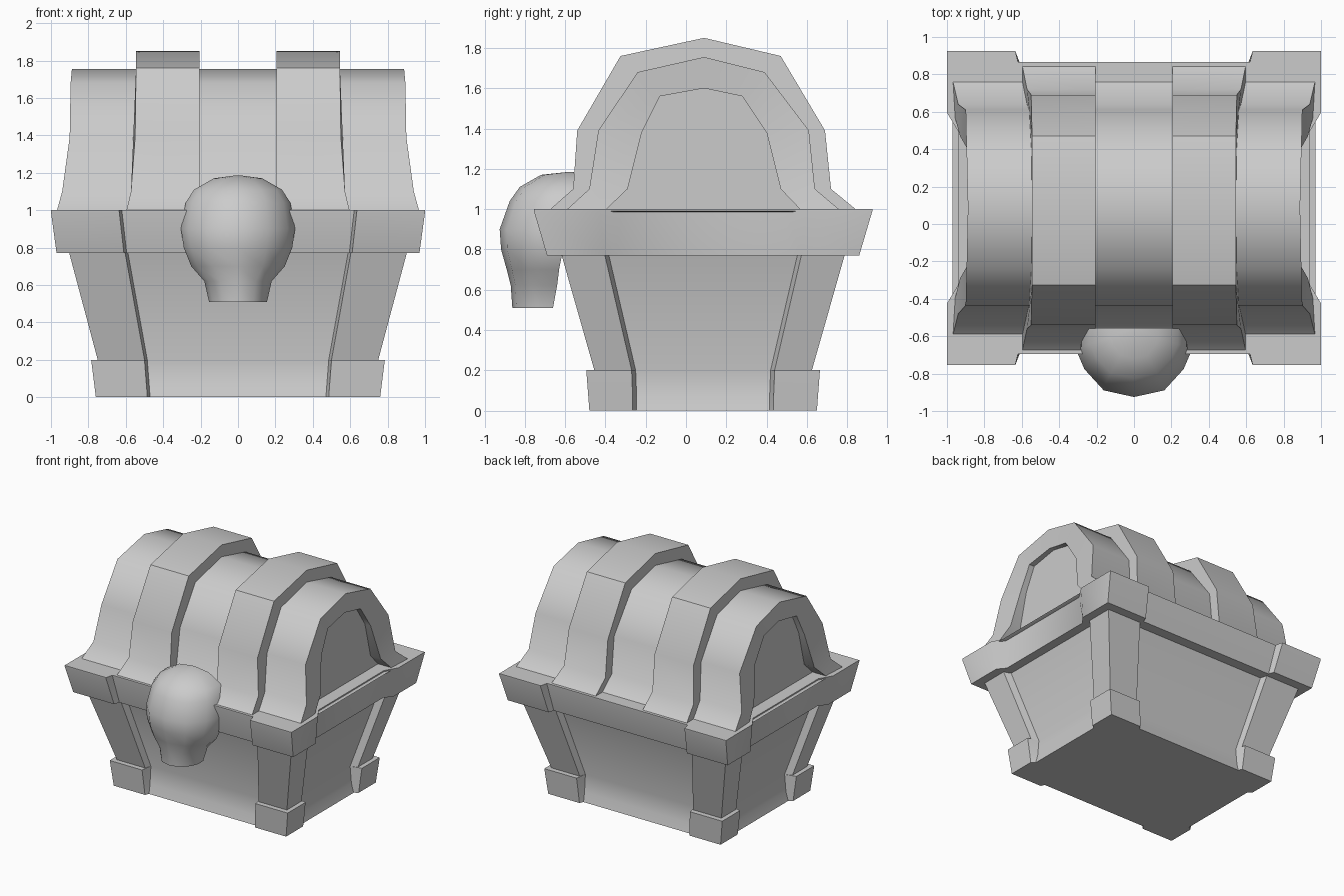
import bpy, bmesh, math

if "Cube" in bpy.data.objects:
    bpy.data.objects.remove(bpy.data.objects["Cube"])


def loft(name, rings, angle=45):
    """Skin a list of equal-length closed rings and cap both ends."""
    bm = bmesh.new()
    vr = [[bm.verts.new(p) for p in r] for r in rings]
    n = len(rings[0])
    for a, b in zip(vr, vr[1:]):
        for i in range(n):
            j = (i + 1) % n
            bm.faces.new((a[i], a[j], b[j], b[i]))
    bm.faces.new(vr[0])
    bm.faces.new(vr[-1])
    bmesh.ops.remove_doubles(bm, verts=bm.verts, dist=0.0005)
    bmesh.ops.recalc_face_normals(bm, faces=bm.faces)
    me = bpy.data.meshes.new(name)
    bm.to_mesh(me)
    bm.free()
    ob = bpy.data.objects.new(name, me)
    bpy.context.collection.objects.link(ob)
    bpy.ops.object.select_all(action='DESELECT')
    ob.select_set(True)
    bpy.context.view_layer.objects.active = ob
    bpy.ops.object.shade_smooth_by_angle(angle=math.radians(angle))
    return ob


def corner_ring(z, hx, hy, ix, iy, px, py, side_slope=0.02, cy=0.085):
    """Rectangle whose corners (hx, hy) stand proud of the walls (px, py)."""
    q = [(ix - 0.015, py), (ix, hy), (hx, hy), (hx, iy), (px, iy - side_slope)]
    out = []
    for sx, sy in ((1, 1), (1, -1), (-1, -1), (-1, 1)):
        pts = [(sx * x, cy + sy * y, z) for x, y in q]
        out += pts if sx * sy > 0 else pts[::-1]
    return out


# Tapered body with foot blocks and corner posts
loft("chest_body", [
    corner_ring(0.00, 0.76, 0.565, 0.485, 0.35, 0.73, 0.535),
    corner_ring(0.07, 0.769, 0.570, 0.49, 0.35, 0.71, 0.515),
    corner_ring(0.20, 0.785, 0.580, 0.50, 0.355, 0.695, 0.49),
    corner_ring(0.20, 0.75, 0.54, 0.50, 0.355, 0.695, 0.49),
    corner_ring(0.78, 0.905, 0.705, 0.605, 0.49, 0.85, 0.65),
], 50)

# Flared rim with raised corner blocks
loft("chest_rim", [
    corner_ring(0.77, 0.97, 0.775, 0.61, 0.49, 0.92, 0.73, 0.06),
    corner_ring(0.99, 1.00, 0.84, 0.635, 0.51, 0.94, 0.78, 0.10),
    corner_ring(1.00, 1.00, 0.84, 0.635, 0.51, 0.94, 0.78, 0.10),
])

# Arched lid profiles, (y, z) from front to back
LID = [(-0.60, 0.99), (-0.48, 1.10), (-0.435, 1.39), (-0.24, 1.68), (0.09, 1.755),
       (0.39, 1.68), (0.61, 1.39), (0.64, 1.10), (0.77, 0.99)]
INNER = [(-0.41, 0.985), (-0.29, 1.10), (-0.22, 1.38), (-0.13, 1.56), (0.09, 1.60),
         (0.28, 1.56), (0.40, 1.38), (0.47, 1.10), (0.58, 0.985)]
BAND = [(-0.69, 0.985), (-0.56, 1.10), (-0.54, 1.39), (-0.325, 1.76), (0.09, 1.85),
        (0.47, 1.76), (0.69, 1.39), (0.72, 1.10), (0.86, 0.985)]
END_X = [0.97, 0.94, 0.90, 0.895, 0.888, 0.895, 0.90, 0.94, 0.97]


def arch(profile, xs):
    return [(x, y, z) for x, (y, z) in zip(xs, profile)]


# Lid: outer skin, framed arch ends, recessed end panels
deep = [0.84] * 9
half = [arch(LID, END_X), arch(INNER, [x - 0.01 for x in END_X]), arch(INNER, deep)]
mirrored = [[(-x, y, z) for x, y, z in r] for r in half]
loft("lid", mirrored[::-1] + half)

# Two raised straps over the lid
for side, s in (("left", -1), ("right", 1)):
    outer = [0.60, 0.572, 0.55, 0.545, 0.545, 0.545, 0.55, 0.572, 0.60]
    loft("lid_strap_" + side, [arch(BAND, [s * 0.207] * 9), arch(BAND, [s * x for x in outer])])

# Lock plate bulging from the front: (z, half width, front y, back y)
LOCK = [(0.51, 0.155, -0.862, -0.66), (0.62, 0.18, -0.87, -0.64), (0.70, 0.25, -0.89, -0.63),
        (0.80, 0.29, -0.918, -0.61), (0.90, 0.305, -0.925, -0.57), (1.04, 0.28, -0.875, -0.555),
        (1.11, 0.235, -0.825, -0.555), (1.17, 0.13, -0.72, -0.555), (1.185, 0.02, -0.58, -0.555)]


def lock_ring(z, w, f, b):
    q = [(1, 0), (1, 0.32), (0.87, 0.58), (0.53, 0.9)]
    r = [(w * u, b + (f - b) * v, z) for u, v in q]
    return r + [(0, f, z)] + [(-x, y, z) for x, y, z in r[::-1]]


loft("lock", [lock_ring(*k) for k in LOCK], 60)
